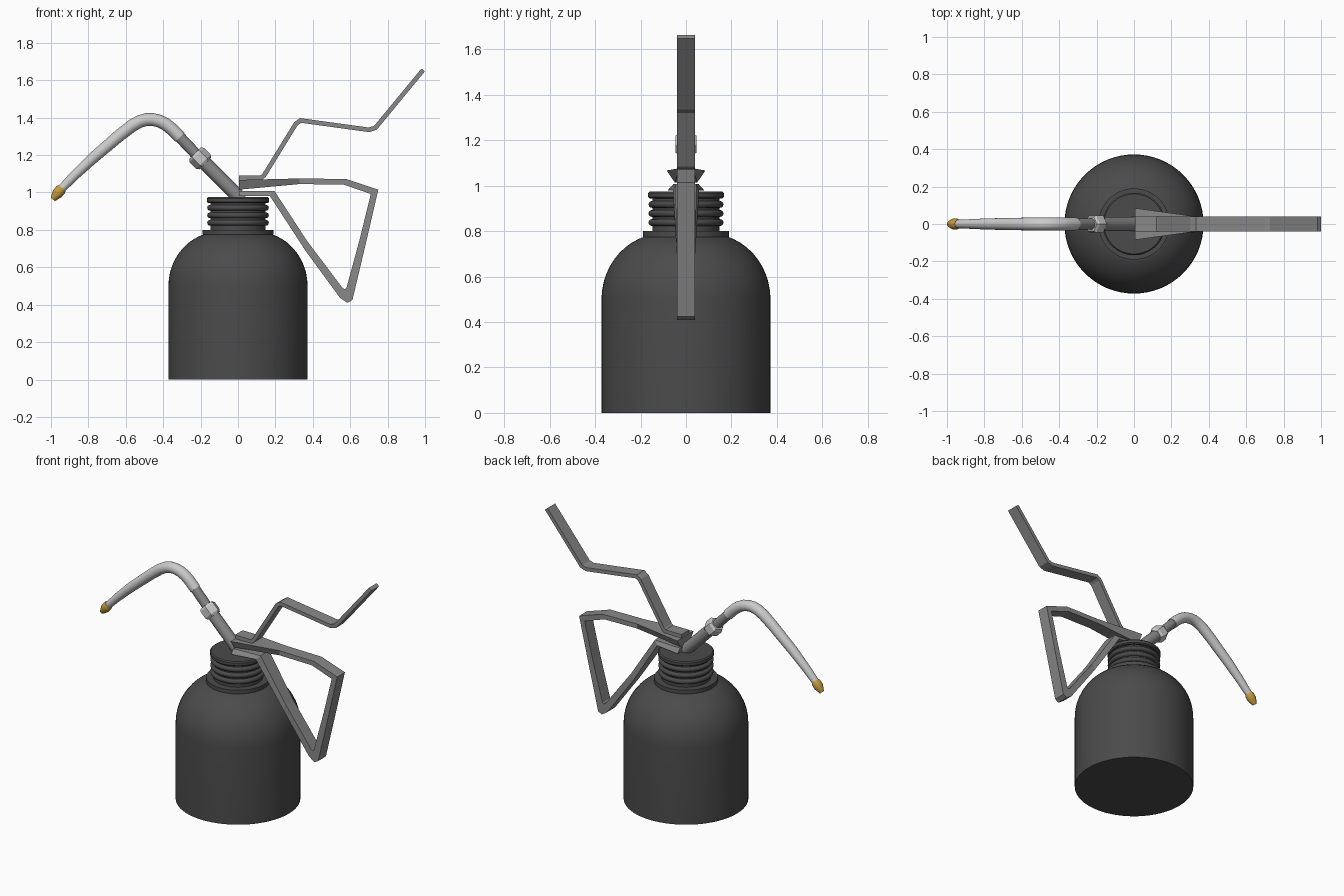
import bpy, bmesh, math
from mathutils import Vector

cube = bpy.data.objects.get("Cube")
if cube:
    bpy.data.objects.remove(cube)


def material(name, rgb):
    m = bpy.data.materials.new(name)
    m.use_nodes = True
    m.diffuse_color = (*rgb, 1)
    m.node_tree.nodes["Principled BSDF"].inputs["Base Color"].default_value = (*rgb, 1)
    return m


DARK = material("dark_grey_plastic", (0.07, 0.07, 0.07))
STEEL = material("grey_steel", (0.25, 0.25, 0.25))
SILVER = material("light_silver", (0.6, 0.6, 0.6))
BRASS = material("brass", (0.55, 0.32, 0.05))


def finish(name, bm, mat, smooth=None):
    bmesh.ops.recalc_face_normals(bm, faces=bm.faces)
    mesh = bpy.data.meshes.new(name)
    bm.to_mesh(mesh)
    bm.free()
    mesh.materials.append(mat)
    ob = bpy.data.objects.new(name, mesh)
    bpy.context.collection.objects.link(ob)
    if smooth:
        bpy.ops.object.select_all(action='DESELECT')
        ob.select_set(True)
        bpy.context.view_layer.objects.active = ob
        bpy.ops.object.shade_smooth_by_angle(angle=math.radians(smooth))
    return ob


def loft(name, rings, mat, smooth=None):
    """Skin a list of equal-sized point rings and cap both ends."""
    bm = bmesh.new()
    rows = [[bm.verts.new(p) for p in ring] for ring in rings]
    n = len(rows[0])
    for a, b in zip(rows, rows[1:]):
        for i in range(n):
            j = (i + 1) % n
            bm.faces.new((a[i], a[j], b[j], b[i]))
    bm.faces.new(rows[0])
    bm.faces.new(rows[-1])
    return finish(name, bm, mat, smooth)


def lathe(name, profile, mat, sides=64):
    rings = []
    for r, z in profile:
        angles = [math.tau * i / sides for i in range(sides)]
        rings.append([(r * math.cos(a), r * math.sin(a), z) for a in angles])
    return loft(name, rings, mat, 35)


def side_normals(points):
    """Mitred normals of a path in the x-z plane."""
    pts = [Vector(p) for p in points]
    dirs = [(b - a).normalized() for a, b in zip(pts, pts[1:])]
    out = []
    for i in range(len(pts)):
        a, b = dirs[max(i - 1, 0)], dirs[min(i, len(dirs) - 1)]
        t = (a + b).normalized()
        out.append(Vector((-t.y, t.x)) / max(t.dot(a), 0.5))
    return pts, out


def tube(name, points, radii, mat, sides=20, smooth=40):
    pts, normals = side_normals(points)
    rings = []
    for p, n, r in zip(pts, normals, radii):
        ring = []
        for i in range(sides):
            a = math.tau * i / sides
            q = p + n * r * math.cos(a)
            ring.append((q.x, r * math.sin(a), q.y))
        rings.append(ring)
    return loft(name, rings, mat, smooth)


def strap(name, stations, mat):
    """Bent strip; each station holds outer point, inner point, half widths."""
    rings = []
    for (ox, oz), (ix, iz), wo, wi in stations:
        rings.append([(ox, -wo, oz), (ox, wo, oz), (ix, wi, iz), (ix, -wi, iz)])
    return loft(name, rings, mat)


# Bottle with a rounded shoulder
R, SHOULDER = 0.372, 0.5
bottle = [(R, 0), (R, SHOULDER)]
for k in range(1, 11):
    a = math.radians(7.4 * k)
    bottle.append((0.1 + 0.272 * math.cos(a), SHOULDER + 0.29 * math.sin(a)))
lathe("bottle", bottle, DARK)

# Collar, threaded neck and cap
lathe("collar", [(0.15, 0.775), (0.19, 0.775), (0.19, 0.8), (0.15, 0.8)], DARK)
lathe("neck", [(0.148, 0.77), (0.148, 0.96)], DARK)
for k in range(3):
    z = 0.838 + 0.04 * k
    ridge = [(0.14, z - 0.016)]
    for j in range(7):
        a = math.radians(-90 + 30 * j)
        ridge.append((0.15 + 0.015 * math.cos(a), z + 0.015 * math.sin(a)))
    lathe("neck_ridge", ridge + [(0.14, z + 0.016)], DARK)
lathe("cap", [(0.14, 0.944), (0.16, 0.944), (0.167, 0.95), (0.167, 0.968),
              (0.16, 0.975), (0.12, 0.975)], DARK)

# Spout: base pipe, hex nut, sleeve, curved pipe, brass nozzle
tube("spout_base", [(0.02, 0.96), (-0.2, 1.18)], [0.037, 0.037], STEEL)
tube("hex_nut", [(-0.175, 1.155), (-0.185, 1.165), (-0.22, 1.2), (-0.23, 1.21)],
     [0.044, 0.054, 0.054, 0.044], SILVER, sides=6, smooth=None)
tube("spout_sleeve", [(-0.22, 1.2), (-0.315, 1.3)], [0.03, 0.03], STEEL)
path = [(-0.31, 1.295), (-0.35, 1.336), (-0.385, 1.364), (-0.42, 1.382),
        (-0.455, 1.39), (-0.49, 1.39), (-0.525, 1.38), (-0.565, 1.358),
        (-0.63, 1.308), (-0.78, 1.18), (-0.87, 1.095), (-0.955, 1.008)]
radii = [0.034] * 8 + [0.033, 0.03, 0.026, 0.022]
tube("spout_pipe", path, radii, SILVER)
tube("nozzle", [(-0.94, 1.025), (-0.948, 1.015), (-0.966, 0.993), (-0.99, 0.963)],
     [0.024, 0.029, 0.029, 0.014], BRASS)

# Trigger lever: bent flat strip
W = 0.04
lever = [(0.005, 1.08), (0.125, 1.08), (0.14, 1.092), (0.31, 1.368),
         (0.335, 1.385), (0.70, 1.335), (0.735, 1.346), (0.99, 1.655)]
pts, normals = side_normals(lever)
strap("trigger_lever", [(p + n * 0.012, p - n * 0.012, W, W)
                        for p, n in zip(pts, normals)], STEEL)

# Handle frame: loop whose ends flare out over the cap
frame = [((0.005, 1.067), (0.005, 1.015), 0.085, 0.05),
         ((0.33, 1.075), (0.33, 1.045), W, W),
         ((0.58, 1.072), (0.565, 1.042), W, W),
         ((0.75, 1.015), (0.71, 0.992), W, W),
         ((0.69, 0.755), (0.652, 0.755), W, W),
         ((0.612, 0.425), (0.58, 0.49), W, W),
         ((0.585, 0.41), (0.573, 0.483), W, W),
         ((0.545, 0.437), (0.56, 0.488), W, W),
         ((0.36, 0.69), (0.37, 0.74), W, W),
         ((0.17, 0.982), (0.195, 1.008), 0.058, 0.045),
         ((0.005, 0.98), (0.005, 1.008), 0.08, 0.055)]
strap("handle_frame", frame, STEEL)
